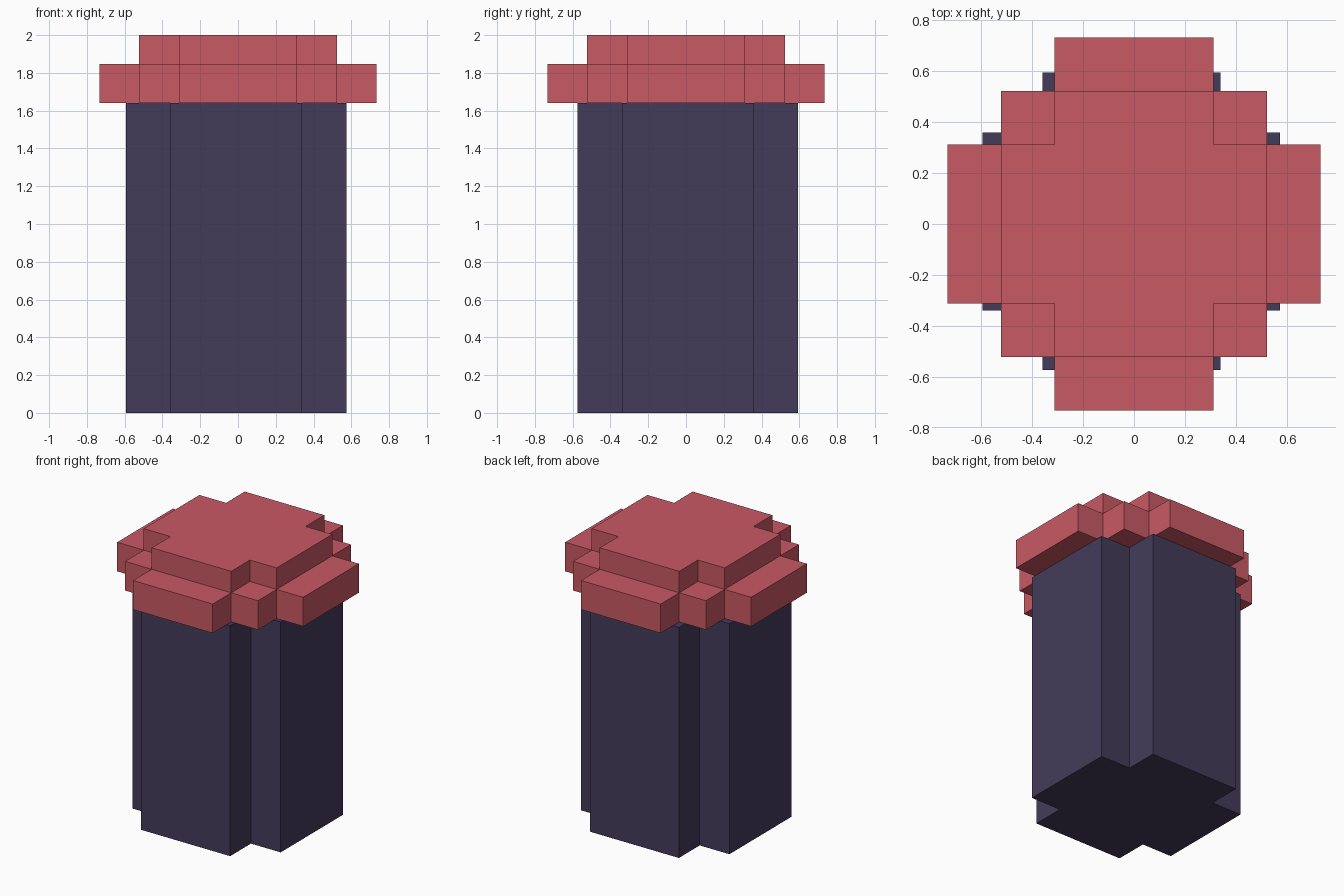
import bpy
import bmesh

if "Cube" in bpy.data.objects:
    bpy.data.objects.remove(bpy.data.objects["Cube"])


def material(name, color):
    m = bpy.data.materials.new(name)
    m.diffuse_color = (*color, 1.0)
    m.use_nodes = True
    m.node_tree.nodes["Principled BSDF"].inputs["Base Color"].default_value = m.diffuse_color
    return m


def stepped_outline(corner_points):
    """Repeat one quadrant's corner points four times by quarter turns."""
    outline, quad = [], list(corner_points)
    for _ in range(4):
        outline += quad
        quad = [(-y, x) for x, y in quad]
    return outline


def prism(name, corner_points, z0, z1, mat, center=(0.0, 0.0)):
    """Extrude a four-fold stepped outline from z0 to z1."""
    bm = bmesh.new()
    verts = [bm.verts.new((x + center[0], y + center[1], z0))
             for x, y in stepped_outline(corner_points)]
    base = bm.faces.new(verts)
    ext = bmesh.ops.extrude_face_region(bm, geom=[base], use_keep_orig=True)
    top = [g for g in ext["geom"] if isinstance(g, bmesh.types.BMVert)]
    bmesh.ops.translate(bm, verts=top, vec=(0, 0, z1 - z0))
    bmesh.ops.recalc_face_normals(bm, faces=bm.faces)
    mesh = bpy.data.meshes.new(name)
    bm.to_mesh(mesh)
    bm.free()
    mesh.materials.append(mat)
    obj = bpy.data.objects.new(name, mesh)
    bpy.context.collection.objects.link(obj)
    return obj


red = material("cap red", (0.584, 0.100, 0.127))
navy = material("body dark purple", (0.056, 0.044, 0.102))

A, B, C = 0.313, 0.523, 0.732  # cap steps
W, L = 0.35, 0.584             # body arm half width and reach

# Cross-shaped column, slightly off the cap's axis
prism("body", [(L, W), (W, W), (W, L)], 0.0, 1.64, navy, (-0.01, 0.01))

# Wide stepped rim of the cap
prism("cap_rim", [(C, A), (B, A), (B, B), (A, B), (A, C)], 1.64, 1.847, red)

# Smaller cross on top of the cap
prism("cap_top", [(B, A), (A, A), (A, B)], 1.847, 2.0, red)
